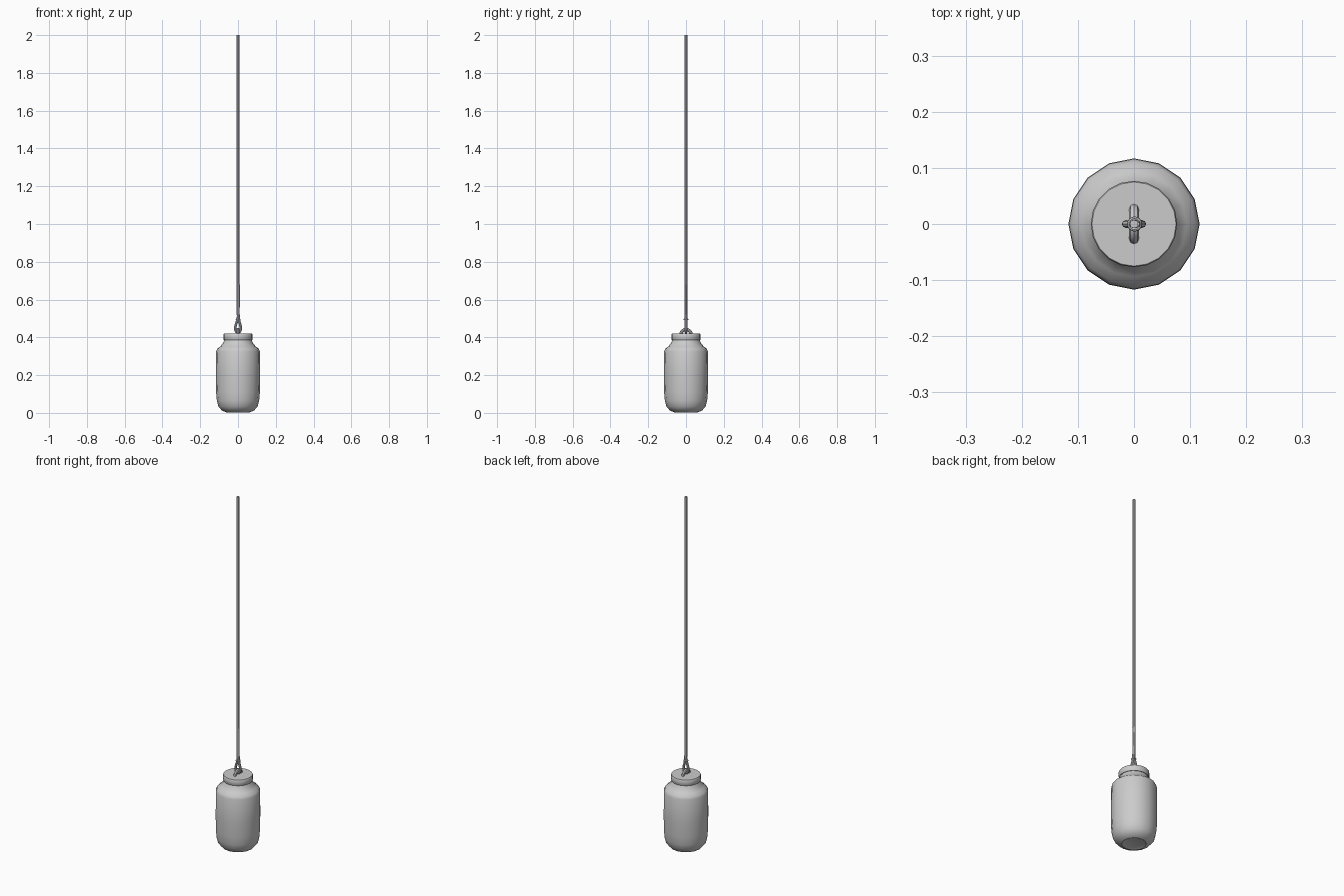
import bpy, math

if "Cube" in bpy.data.objects:
    bpy.data.objects.remove(bpy.data.objects["Cube"])


def finish(obj, name, angle=40):
    obj.name = name
    bpy.ops.object.select_all(action='DESELECT')
    obj.select_set(True)
    bpy.context.view_layer.objects.active = obj
    bpy.ops.object.shade_smooth_by_angle(angle=math.radians(angle))
    return obj


def lathe(name, profile, sides):
    verts, faces = [], []
    for r, z in profile:
        for i in range(sides):
            a = 2 * math.pi * i / sides
            verts.append((r * math.cos(a), r * math.sin(a), z))
    for j in range(len(profile) - 1):
        for i in range(sides):
            k = (i + 1) % sides
            faces.append((j * sides + i, j * sides + k,
                          (j + 1) * sides + k, (j + 1) * sides + i))
    faces.append(tuple(reversed(range(sides))))
    faces.append(tuple(range(len(verts) - sides, len(verts))))
    mesh = bpy.data.meshes.new(name)
    mesh.from_pydata(verts, [], faces)
    obj = bpy.data.objects.new(name, mesh)
    bpy.context.collection.objects.link(obj)
    return finish(obj, name)


def tube(name, points, radius, smooth=True):
    curve = bpy.data.curves.new(name, 'CURVE')
    curve.dimensions = '3D'
    curve.bevel_depth = radius
    curve.bevel_resolution = 2
    curve.use_fill_caps = True
    curve.resolution_u = 4
    if smooth:
        sp = curve.splines.new('BEZIER')
        sp.bezier_points.add(len(points) - 1)
        for bp, co in zip(sp.bezier_points, points):
            bp.co = co
            bp.handle_left_type = bp.handle_right_type = 'AUTO'
    else:
        sp = curve.splines.new('POLY')
        sp.points.add(len(points) - 1)
        for p, co in zip(sp.points, points):
            p.co = (*co, 1)
    obj = bpy.data.objects.new(name, curve)
    bpy.context.collection.objects.link(obj)
    bpy.ops.object.select_all(action='DESELECT')
    obj.select_set(True)
    bpy.context.view_layer.objects.active = obj
    bpy.ops.object.convert(target='MESH')
    return finish(bpy.context.view_layer.objects.active, name)


# Jar body with rounded base, shoulder and neck
lathe("jar", [(0.055, 0.006), (0.062, 0.003), (0.085, 0.012), (0.104, 0.034),
              (0.112, 0.065), (0.116, 0.11), (0.117, 0.19), (0.116, 0.325),
              (0.110, 0.340), (0.094, 0.352), (0.082, 0.366),
              (0.074, 0.382), (0.070, 0.392)], 16)

# Screw lid
lathe("lid", [(0.075, 0.386), (0.077, 0.389), (0.077, 0.416), (0.075, 0.419)], 20)

# Half-ring handle on the lid
arc = [(0, 0.028 * math.cos(math.pi * i / 10), 0.412 + 0.030 * math.sin(math.pi * i / 10))
       for i in range(11)]
tube("lid_handle", arc, 0.0085, smooth=False)

# Rope running down into a loop under the handle
tube("rope", [(0, 0, 2.0), (0, 0, 0.52)], 0.0075, smooth=False)
tube("rope_loop", [(0, 0, 0.525), (0, 0, 0.508), (-0.004, 0, 0.49), (-0.014, 0, 0.455),
                   (-0.012, 0, 0.434), (0, 0, 0.426), (0.012, 0, 0.434),
                   (0.014, 0, 0.455), (0.006, 0, 0.49), (0.004, 0, 0.52)], 0.0068)

# Loose rope end lying along the main rope
tube("rope_tail", [(0.004, 0, 0.515), (0.005, 0, 0.68)], 0.005, smooth=False)

# Binding ring around the two strands
bpy.ops.mesh.primitive_torus_add(major_segments=16, minor_segments=8, location=(0.001, 0, 0.495),
                                 major_radius=0.010, minor_radius=0.0035)
finish(bpy.context.object, "binding_ring")
